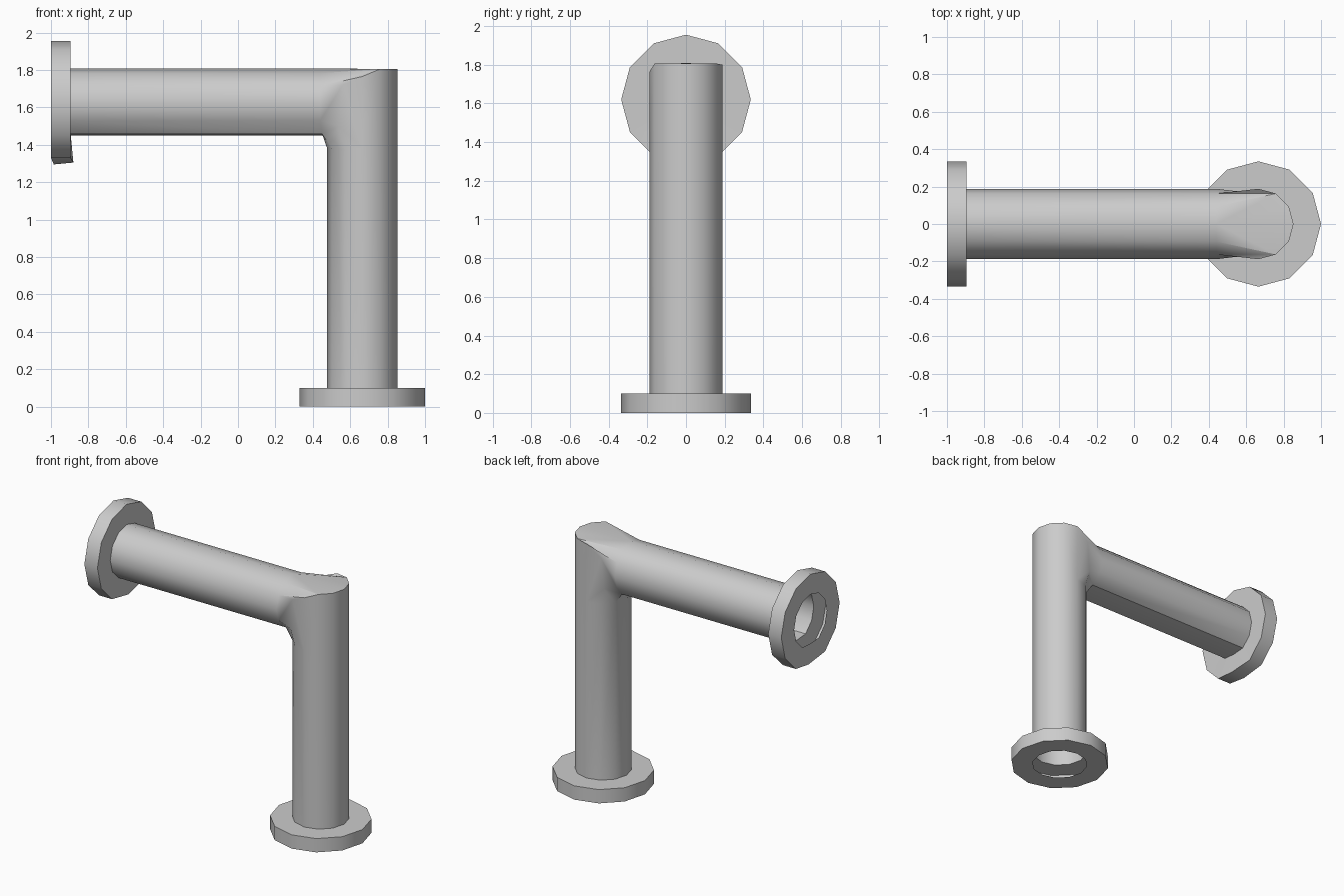
import bpy, bmesh
from math import sin, cos, radians, pi
from mathutils import Vector

if "Cube" in bpy.data.objects:
    bpy.data.objects.remove(bpy.data.objects["Cube"])

N = 12            # sides of every ring
CX, CZ = 0.665, 1.62   # axis of the upright / height of the side arm
R, RF = 0.188, 0.335   # pipe and flange radius


def upright(k, z, r=R):
    a = 2 * pi * k / N
    return Vector((CX + r * cos(a), r * sin(a), z))


def arm(k, x, r=R):
    # k = 0 is +y, k = 3 is the top; underside of the pipe is slightly flattened
    a = 2 * pi * k / N
    z = CZ + r * sin(a)
    return Vector((x, r * cos(a), max(z, 1.45) if r == R else z))


def make(name, faces):
    bm = bmesh.new()
    for f in faces:
        bm.faces.new([bm.verts.new(p) for p in f])
    bmesh.ops.remove_doubles(bm, verts=bm.verts, dist=0.0005)
    bmesh.ops.recalc_face_normals(bm, faces=bm.faces)
    me = bpy.data.meshes.new(name)
    bm.to_mesh(me)
    bm.free()
    me.shade_smooth()
    me.set_sharp_from_angle(angle=radians(35))
    ob = bpy.data.objects.new(name, me)
    bpy.context.collection.objects.link(ob)
    return ob


def loft(rings):
    return [[a[k], a[(k + 1) % N], b[(k + 1) % N], b[k]]
            for a, b in zip(rings, rings[1:]) for k in range(N)]


# Flanges: hollow shells open towards the bore
make("base_flange", loft([[upright(k, z, r) for k in range(N)]
                          for r, z in ((R, 0), (RF, 0), (RF, 0.1), (R, 0.1))]))
rings = [[arm(k, x, r) for k in range(N)]
         for r, x in ((R, -1), (RF, -1), (RF, -0.895), (R, -0.895))]
rings[1][9] = Vector((-0.985, 0, 1.295))   # dented lowest corner
rings[2][9] = Vector((-0.88, 0, 1.305))
make("wall_flange", loft(rings))

# Pipe: upright, elbow and side arm as one open skin
ZL, ZT, XE = 1.38, 1.805, 0.44
faces = []
for s in (1, -1):
    def m(v):
        return Vector((v[0], s * v[1], v[2]))
    V = [m(upright(k, 0.1)) for k in range(7)]
    L = [m(upright(k, ZL)) for k in range(7)]
    T = [m(upright(k, ZT)) for k in range(4)]
    T[3].z = 1.80 if s > 0 else 1.765
    # end ring of the arm, from top (0) round the side (3) to the bottom (6)
    H = [m(arm(3 - i, XE)) for i in range(7)]
    H[4].z, H[5].x, H[6].x = 1.53, 0.45, 0.46
    F = [m(arm(3 - i, -0.895)) for i in range(7)]
    C = m((0.56, 0.174, 1.72))
    Q = m((0.54, 0.168, 1.50))
    # upright walls: tall right half, shorter left half
    faces += [[V[k], V[k + 1], T[k + 1], T[k]] for k in range(2)]
    faces.append([V[2], V[3], L[3], T[3], T[2]])
    faces += [[V[k], V[k + 1], L[k + 1], L[k]] for k in range(3, 6)]
    # side arm walls
    faces += [[F[i], F[i + 1], H[i + 1], H[i]] for i in range(6)]
    # elbow side, underside and top
    faces += [[T[3], C, L[3]], [C, H[3], H[4], Q], [C, Q, L[3]],
              [H[4], H[5], Q], [Q, H[5], L[5], L[4]], [Q, L[4], L[3]],
              [H[5], H[6], L[6], L[5]],
              [H[3], H[2], C], [H[2], T[2], T[3]], [H[2], T[3], C],
              [H[2], H[1], T[2]], [H[1], H[0], T[0], T[1], T[2]]]
make("elbow_pipe", faces)
